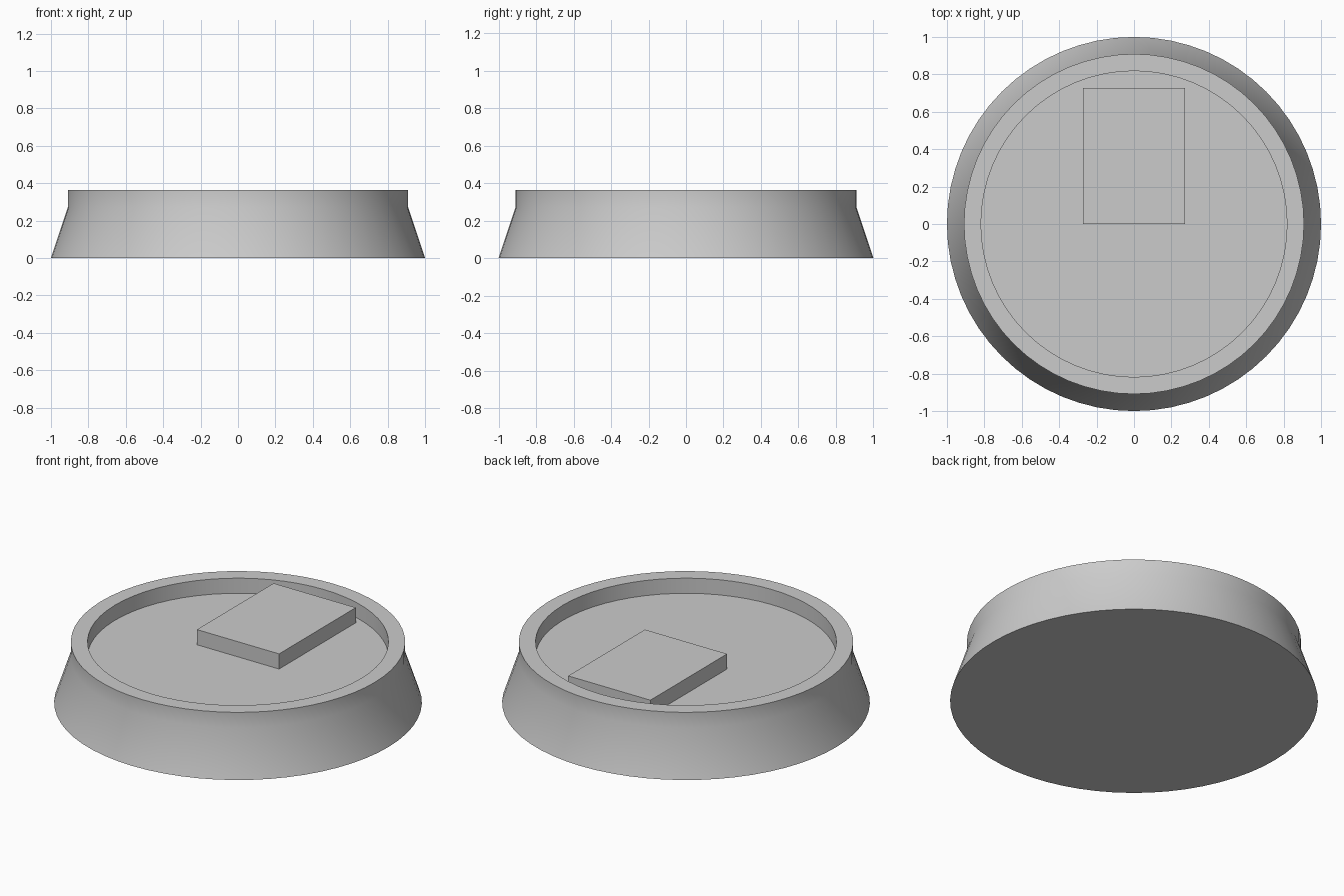
import bpy, bmesh, math
from mathutils import Matrix, Vector

cube = bpy.data.objects.get("Cube")
if cube:
    bpy.data.objects.remove(cube, do_unlink=True)

UNIT = 1 / 11          # base radius is eleven units
SEGMENTS = 64


def make_material(name, color):
    mat = bpy.data.materials.new(name)
    mat.use_nodes = True
    mat.diffuse_color = color
    mat.node_tree.nodes["Principled BSDF"].inputs["Base Color"].default_value = color
    return mat


def add_object(name, bm, mat):
    bmesh.ops.recalc_face_normals(bm, faces=bm.faces)
    mesh = bpy.data.meshes.new(name)
    bm.to_mesh(mesh)
    bm.free()
    mesh.materials.append(mat)
    obj = bpy.data.objects.new(name, mesh)
    bpy.context.collection.objects.link(obj)
    return obj


def ring(bm, radius, z):
    steps = [2 * math.pi * i / SEGMENTS for i in range(SEGMENTS)]
    return [bm.verts.new((radius * math.cos(a) * UNIT, radius * math.sin(a) * UNIT, z * UNIT))
            for a in steps]


grey = make_material("plain grey", (0.6, 0.6, 0.6, 1))

# Round base: flared side, straight collar, flat rim and recessed floor
bm = bmesh.new()
profile = [(11, 0), (10, 3), (10, 4), (9, 4), (9, 3)]
rings = [ring(bm, r, z) for r, z in profile]
for low, high in zip(rings, rings[1:]):
    for i in range(SEGMENTS):
        j = (i + 1) % SEGMENTS
        bm.faces.new((low[i], low[j], high[j], high[i]))
bm.faces.new(rings[0])
bm.faces.new(rings[-1])
base = add_object("round_base", bm, grey)

bpy.ops.object.select_all(action="DESELECT")
base.select_set(True)
bpy.context.view_layer.objects.active = base
bpy.ops.object.shade_smooth_by_angle(angle=math.radians(30))

# Rectangular block on the floor, flush with the rim
bm = bmesh.new()
size = Vector((6, 8, 1)) * UNIT
centre = Vector((0, 4, 3.5)) * UNIT
bmesh.ops.create_cube(bm, size=1, matrix=Matrix.LocRotScale(centre, None, size))
add_object("raised_block", bm, grey)
